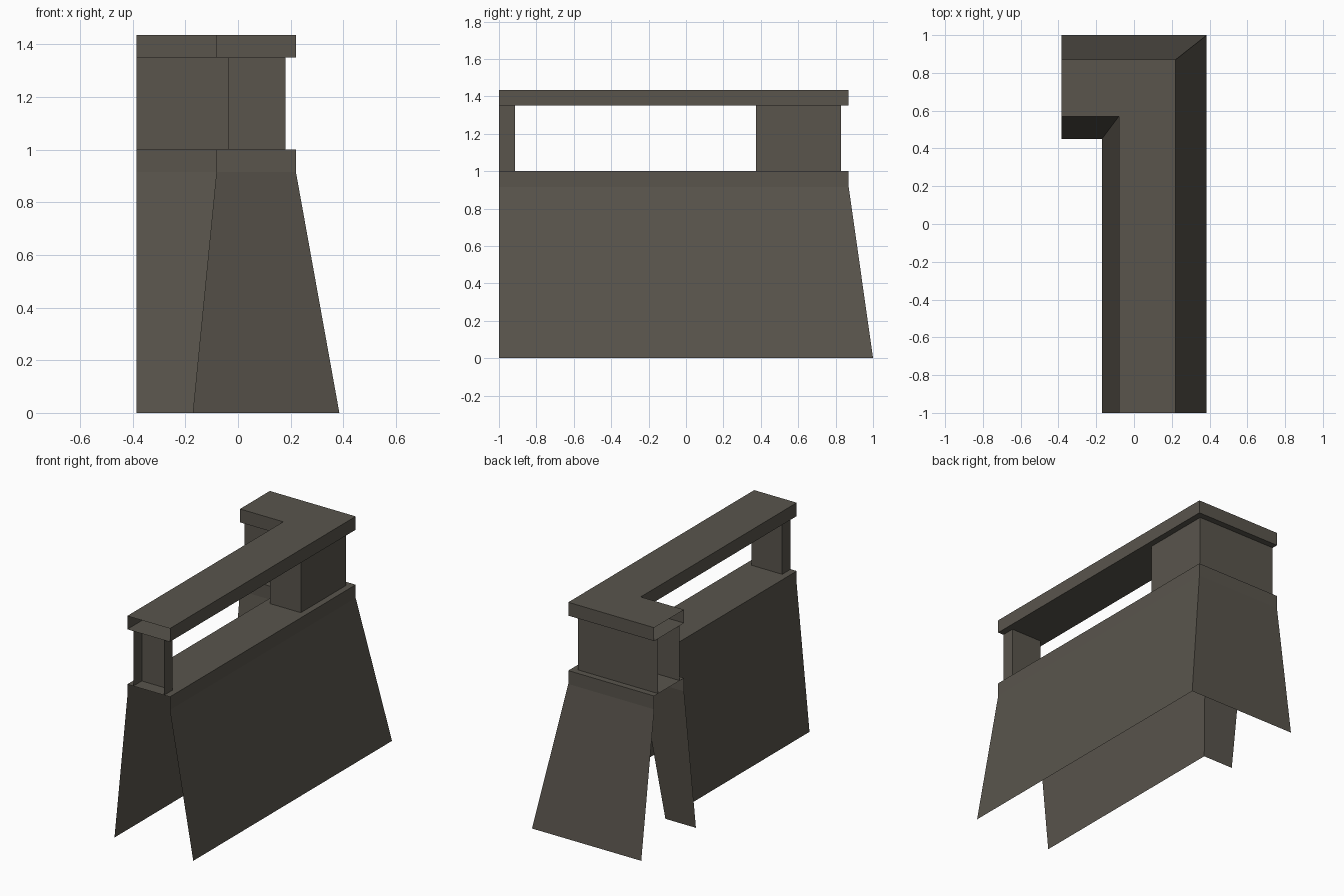
import bpy
import bmesh

default = bpy.data.objects.get("Cube")
if default:
    bpy.data.objects.remove(default, do_unlink=True)

FRONT, LEFT_END = -1.0, -0.385

stone = bpy.data.materials.new("grey_brown_stone")
stone.use_nodes = True
colour = (0.100, 0.090, 0.073, 1)
stone.diffuse_color = colour
bsdf = stone.node_tree.nodes["Principled BSDF"]
bsdf.inputs["Base Color"].default_value = colour
bsdf.inputs["Roughness"].default_value = 0.9


def finish(name, bm):
    mesh = bpy.data.meshes.new(name)
    bm.to_mesh(mesh)
    bm.free()
    mesh.materials.append(stone)
    obj = bpy.data.objects.new(name, mesh)
    bpy.context.collection.objects.link(obj)
    return obj


def corner_sweep(name, profile, closed=False, front=FRONT, cap_front=False):
    """Sweep (x, y, z) corner points along an L, leaving its ends open."""
    bm = bmesh.new()
    rows = [[bm.verts.new(p) for p in ((x, front, z), (x, y, z), (LEFT_END, y, z))]
            for x, y, z in profile]
    pairs = list(zip(rows, rows[1:]))
    if closed:
        pairs.append((rows[-1], rows[0]))
    for a, b in pairs:
        for i in range(2):
            bm.faces.new((a[i], a[i + 1], b[i + 1], b[i]))
    if cap_front:
        bm.faces.new([r[0] for r in rows])
    return finish(name, bm)


# Plan corners shared by the parts
OUT, INN = (0.22, 0.87), (-0.08, 0.57)
POST_OUT, POST_IN = (0.18, 0.83), (-0.037, 0.613)

# Flared wall base, open underneath and at both ends
corner_sweep("wall_base", [
    (0.385, 1.0, 0), (*OUT, 0.915), (*OUT, 1.0),
    (*INN, 1.0), (*INN, 0.915), (-0.17, 0.45, 0)])

# Top rail, a hollow box section
corner_sweep("top_rail", [
    (*OUT, 1.35), (*OUT, 1.435), (*INN, 1.435), (*INN, 1.35)], closed=True)

# Corner pier between base and rail
corner_sweep("corner_pier", [
    (*POST_OUT, 1.0), (*POST_OUT, 1.35), (*POST_IN, 1.35), (*POST_IN, 1.0)],
    closed=True, front=0.375, cap_front=True)

# Half post at the front end, open towards the front
bm = bmesh.new()
plan = [(POST_OUT[0], FRONT), (POST_OUT[0], -0.915),
        (POST_IN[0], -0.915), (POST_IN[0], FRONT)]
low, high = ([bm.verts.new((x, y, z)) for x, y in plan] for z in (1.0, 1.35))
for i in range(3):
    bm.faces.new((low[i], low[i + 1], high[i + 1], high[i]))
finish("front_post", bm)

# Make every shell face outwards: walls by side, caps by height
for obj in bpy.context.collection.objects:
    if obj.type == 'MESH' and obj.data.materials and obj.data.materials[0] == stone:
        bm = bmesh.new()
        bm.from_mesh(obj.data)
        bm.normal_update()
        mid_z = sum(v.co.z for v in bm.verts) / len(bm.verts)
        for f in bm.faces:
            c, n = f.calc_center_median(), f.normal
            if abs(n.z) > 0.9:
                wrong = n.z * (c.z - mid_z) < 0
            elif abs(n.x) > abs(n.y):
                wrong = n.x * (c.x - 0.07) < 0
            elif obj.name == "front_post":
                wrong = n.y < 0
            else:
                wrong = n.y * (c.y - 0.72) < 0
            if wrong:
                f.normal_flip()
        bm.to_mesh(obj.data)
        bm.free()
